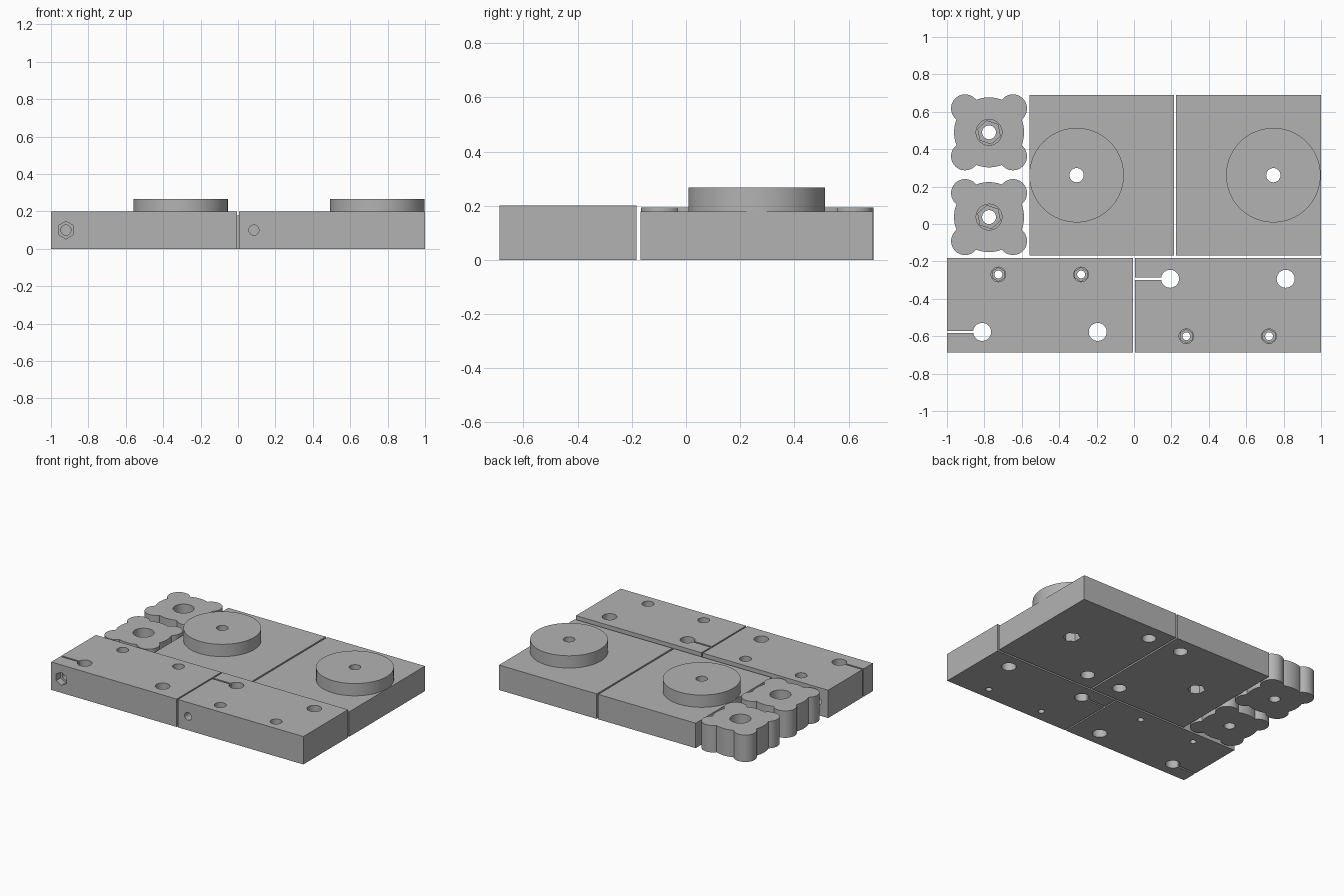
import bpy, math
from mathutils import Matrix

if "Cube" in bpy.data.objects:
    bpy.data.objects.remove(bpy.data.objects["Cube"])

grey = bpy.data.materials.new("plain grey")
grey.diffuse_color = (0.45, 0.45, 0.45, 1)
grey.use_nodes = True
grey.node_tree.nodes["Principled BSDF"].inputs["Base Color"].default_value = grey.diffuse_color


def box(name, x0, x1, y0, y1, z0, z1):
    bpy.ops.mesh.primitive_cube_add(size=1)
    ob = bpy.context.object
    ob.name = name
    ob.data.transform(Matrix.Translation(((x0 + x1) / 2, (y0 + y1) / 2, (z0 + z1) / 2))
                      @ Matrix.Diagonal((x1 - x0, y1 - y0, z1 - z0, 1)))
    return ob


def rod(name, x, y, z0, z1, r, sides=48, turn=0.0):
    """Upright cylinder or hexagonal prism."""
    bpy.ops.mesh.primitive_cylinder_add(vertices=sides, radius=r, depth=z1 - z0)
    ob = bpy.context.object
    ob.name = name
    ob.data.transform(Matrix.Translation((x, y, (z0 + z1) / 2)) @ Matrix.Rotation(turn, 4, 'Z'))
    return ob


def rod_y(name, x, z, y0, y1, r, sides=32):
    """Cylinder or hexagonal prism lying along y."""
    ob = rod(name, 0, 0, -(y1 - y0) / 2, (y1 - y0) / 2, r, sides)
    ob.data.transform(Matrix.Translation((x, (y0 + y1) / 2, z)) @ Matrix.Rotation(math.pi / 2, 4, 'X'))
    return ob


def combine(ob, tool, operation):
    mod = ob.modifiers.new(operation.lower(), 'BOOLEAN')
    mod.operation, mod.solver, mod.object = operation, 'EXACT', tool
    bpy.context.view_layer.objects.active = ob
    bpy.ops.object.modifier_apply(modifier=mod.name)
    bpy.data.objects.remove(tool)


def cut(ob, *tools):
    for t in tools:
        combine(ob, t, 'DIFFERENCE')


def finish(ob):
    ob.data.materials.clear()
    ob.data.materials.append(grey)
    bpy.ops.object.select_all(action='DESELECT')
    ob.select_set(True)
    bpy.context.view_layer.objects.active = ob
    bpy.ops.object.shade_smooth_by_angle(angle=math.radians(30))


# Clamp bars: the right one is the left one flipped front to back
BAR_Y = -0.435
for name, x0, s in (("left_clamp_bar", -1.0, 1), ("right_clamp_bar", 0.005, -1)):
    bar = box(name, x0, x0 + 0.995, BAR_Y - 0.253, BAR_Y + 0.253, 0, 0.2)
    rod_line = BAR_Y - s * 0.142
    screw_line = BAR_Y + s * 0.165
    # rod holes and the clamping slit
    for dx in (0.188, 0.806):
        cut(bar, rod("rod_hole", x0 + dx, rod_line, -0.1, 0.3, 0.048))
    cut(bar, box("slit", x0 - 0.1, x0 + 0.17, rod_line - 0.006, rod_line + 0.006, -0.1, 0.3))
    # screw holes with round mouth and hexagonal nut seat
    for dx in (0.275, 0.717):
        cut(bar, rod("bore", x0 + dx, screw_line, -0.1, 0.3, 0.021, 32),
            rod("nut_seat", x0 + dx, screw_line, 0.09, 0.3, 0.036, 6),
            rod("mouth", x0 + dx, screw_line, 0.14, 0.3, 0.039, 32))
    # cross screw that closes the slit, with a nut pocket on one face
    face = BAR_Y - s * 0.253
    cut(bar, rod_y("cross_bore", x0 + 0.08, 0.1, BAR_Y - 0.3, BAR_Y + 0.3, 0.027),
        rod_y("nut_pocket", x0 + 0.08, 0.1, face - 0.05, face + 0.05, 0.047, 6))
    finish(bar)

# Base blocks with round bosses
for name, x0, x1, cx, holes_x in (("left_base_block", -0.56, 0.213, -0.307, 0.085),
                                  ("right_base_block", 0.225, 1.0, 0.745, 0.352)):
    block = box(name, x0, x1, -0.168, 0.69, 0, 0.179)
    combine(block, rod("boss", cx, 0.261, 0.1, 0.267, 0.2525, 96), 'UNION')
    cut(block, rod("bore", cx, 0.261, -0.1, 0.4, 0.038),
        rod("nut_seat", cx, 0.261, -0.1, 0.1, 0.058, 6))
    # blind rod sockets underneath
    for y in (-0.047, 0.569):
        cut(block, rod("rod_socket", holes_x, y, -0.1, 0.14, 0.046))
    finish(block)

# Four-lobed hand knobs
for name, cy in (("back_knob", 0.49), ("front_knob", 0.037)):
    cx = -0.775
    knob = rod(name, cx, cy, 0, 0.193, 0.187, 96)
    for sx in (-1, 1):
        for sy in (-1, 1):
            combine(knob, rod("lobe", cx + sx * 0.128, cy + sy * 0.128, 0, 0.193, 0.075), 'UNION')
    cut(knob, rod("bore", cx, cy, -0.1, 0.3, 0.037),
        rod("nut_seat", cx, cy, 0.07, 0.3, 0.063, 6, 0.2),
        rod("mouth", cx, cy, 0.13, 0.3, 0.069))
    finish(knob)
